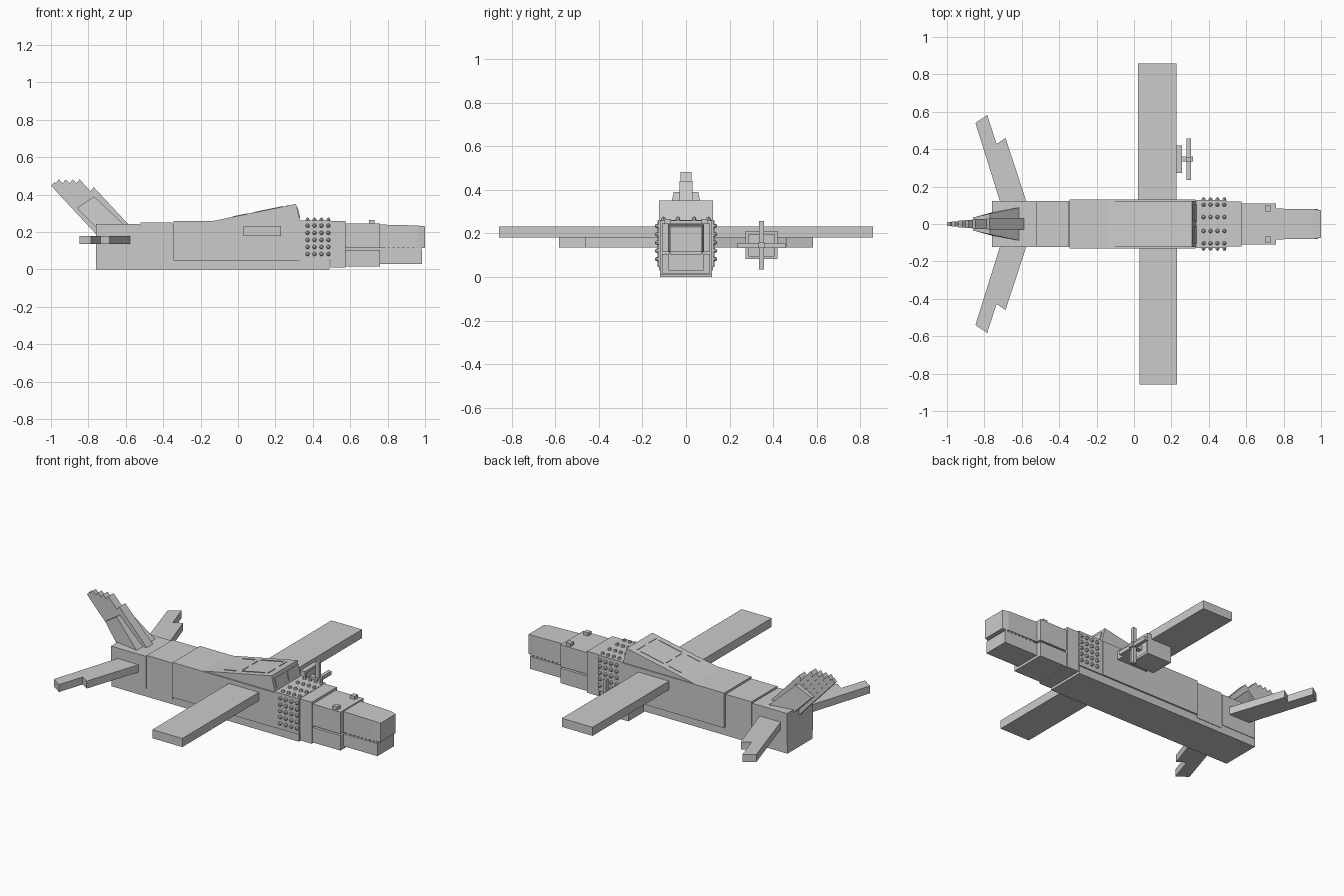
import bpy, bmesh, math
from mathutils import Vector

if "Cube" in bpy.data.objects:
    bpy.data.objects.remove(bpy.data.objects["Cube"])


def mesh(name, verts, faces=None):
    """Make an object; without faces, take the convex hull of the points."""
    bm = bmesh.new()
    vs = [bm.verts.new(v) for v in verts]
    if faces:
        for f in faces:
            bm.faces.new([vs[i] for i in f])
    else:
        bmesh.ops.convex_hull(bm, input=vs)
        bmesh.ops.dissolve_limit(bm, angle_limit=0.01, verts=bm.verts, edges=bm.edges)
    bmesh.ops.recalc_face_normals(bm, faces=bm.faces)
    me = bpy.data.meshes.new(name)
    bm.to_mesh(me)
    bm.free()
    ob = bpy.data.objects.new(name, me)
    bpy.context.collection.objects.link(ob)
    return ob


def box(name, x0, x1, y0, y1, z0, z1):
    return mesh(name, [(x, y, z) for x in (x0, x1) for y in (y0, y1) for z in (z0, z1)])


def prism(name, pts, a, b, axis):
    """Extrude a 2D outline from a to b along y or z."""
    put = (lambda p, t: (p[0], t, p[1])) if axis == 'y' else (lambda p, t: (p[0], p[1], t))
    n = len(pts)
    faces = [list(range(n)), list(range(2 * n - 1, n - 1, -1))]
    faces += [(i, (i + 1) % n, n + (i + 1) % n, n + i) for i in range(n)]
    return mesh(name, [put(p, t) for t in (a, b) for p in pts], faces)


def sym(name, x0, x1, w, z0, z1):
    return box(name, x0, x1, -w, w, z0, z1)


# Fuselage sections
sym("belly", -0.76, 0.49, 0.12, 0.0, 0.05)
sym("tail_box", -0.76, -0.527, 0.123, 0.05, 0.243)
sym("tail_core", -0.74, -0.34, 0.119, 0.02, 0.238)
sym("rear_fuselage", -0.522, -0.35, 0.123, 0.03, 0.25)
sym("main_fuselage", -0.345, 0.33, 0.13, 0.047, 0.258)
sym("neck", 0.33, 0.495, 0.127, 0.047, 0.262)

# Canopy wedge with windscreen and panel seams
prism("canopy", [(-0.14, 0.258), (0.31, 0.35), (0.333, 0.258)], -0.123, 0.123, 'y')
slope = (0.35 - 0.258) / 0.45
for x0, x1, y0, y1 in ((-0.03, 0.05, 0.085, 0.09), (0.09, 0.24, 0.085, 0.09),
                       (0.26, 0.265, 0.02, 0.09), (0.08, 0.085, 0.02, 0.07)):
    for s in (1, -1):
        mesh("canopy_seam", [(x, s * y, 0.258 + slope * (x + 0.14) + d)
                             for x in (x0, x1) for y in (y0, y1) for d in (-0.004, 0.003)])
for s in (1, -1):
    mesh("windscreen_pane", [(0.31 + 0.25 * (0.35 - z) + d, s * y, z)
                             for y in (0.012, 0.105) for z in (0.275, 0.33) for d in (0, 0.005)])

# Neck studs on the sides and top
def stud(p, n):
    bm = bmesh.new()
    bmesh.ops.create_uvsphere(bm, u_segments=8, v_segments=6, radius=0.011)
    bmesh.ops.scale(bm, vec=(1, 1, 1.5), verts=bm.verts)
    bmesh.ops.rotate(bm, matrix=Vector((0, 0, 1)).rotation_difference(n).to_matrix(), verts=bm.verts)
    me = bpy.data.meshes.new("neck_stud")
    bm.to_mesh(me)
    bm.free()
    ob = bpy.data.objects.new("neck_stud", me)
    ob.location = p
    bpy.context.collection.objects.link(ob)


for x in (0.372, 0.409, 0.446, 0.483):
    for z in (0.082, 0.12, 0.158, 0.196, 0.234):
        for s in (1, -1):
            stud((x, s * 0.127, z), Vector((0, s, 0)))
    for y in (-0.103, -0.037, 0.037, 0.103):
        stud((x, y, 0.261), Vector((0, 0, 1)))

# Head, split by the jaw line
sym("head_collar", 0.495, 0.575, 0.119, 0.01, 0.26)
sym("head_upper", 0.575, 0.76, 0.11, 0.115, 0.246)
sym("head_lower", 0.575, 0.76, 0.11, 0.015, 0.105)
sym("jaw_core", 0.57, 0.97, 0.072, 0.06, 0.15)
mesh("muzzle", [(x, s * w, z) for x, w, t in ((0.755, 0.082, 0.24), (0.96, 0.08, 0.235), (1.0, 0.073, 0.23))
                for s in (1, -1) for z in (0.115, t)])
sym("lower_jaw", 0.755, 0.985, 0.08, 0.03, 0.105)
for s in (1, -1):
    y0, y1 = sorted((s * 0.068, s * 0.098))
    box("eye", 0.70, 0.73, y0, y1, 0.24, 0.265)
    for i in range(8):
        x = 0.785 + i * 0.026
        y0, y1 = sorted((s * 0.07, s * 0.078))
        box("tooth", x, x + 0.014, y0, y1, 0.10, 0.12)

# Main wings
box("wing_left", 0.022, 0.226, 0.1, 0.858, 0.18, 0.232)
box("wing_right", 0.03, 0.23, -0.858, -0.1, 0.18, 0.232)

# Single engine with propeller
box("engine", 0.09, 0.245, 0.272, 0.42, 0.082, 0.21)
for y0, y1, z0, z1 in ((0.272, 0.286, 0.082, 0.21), (0.406, 0.42, 0.082, 0.21),
                       (0.286, 0.406, 0.082, 0.096), (0.286, 0.406, 0.196, 0.21)):
    box("engine_rim", 0.245, 0.256, y0, y1, z0, z1)
box("propeller_shaft", 0.245, 0.315, 0.333, 0.36, 0.132, 0.158)
box("propeller_blade_flat", 0.282, 0.304, 0.236, 0.456, 0.134, 0.156)
box("propeller_blade_tall", 0.282, 0.304, 0.335, 0.358, 0.035, 0.256)

# Notched tailplanes
outline = [(-0.57, 0.10), (-0.585, 0.15), (-0.687, 0.46), (-0.735, 0.428),
           (-0.785, 0.583), (-0.848, 0.54), (-0.71, 0.10)]
for s in (1, -1):
    prism("tailplane", [(x, s * y) for x, y in outline], 0.135, 0.18, 'z')

# Swept tail fin made of stepped feathers, thinner toward the rear
up, back = Vector((-0.68, 0.73)), Vector((-0.73, -0.68))
front = Vector((-0.585, 0.24))
for i in range(6):
    a = front + back * 0.027 * i
    t = ((0.44 if i == 0 else 0.482 if i < 5 else 0.468) - a.y) / 0.73
    b = a + back * 0.0275
    w = 0.029 - 0.0036 * i
    prism("fin_feather", [a - up * 0.06, a + up * t, b + up * (t - 0.004), b - up * 0.03], -w, w, 'y')

# Fairing at the fin root
mesh("fin_fairing", [(x, s * y, z) for s in (1, -1) for x, y, z in
                     ((-0.605, 0.09, 0.235), (-0.75, 0.065, 0.215),
                      (-0.862, 0.034, 0.33), (-0.77, 0.056, 0.39))])
